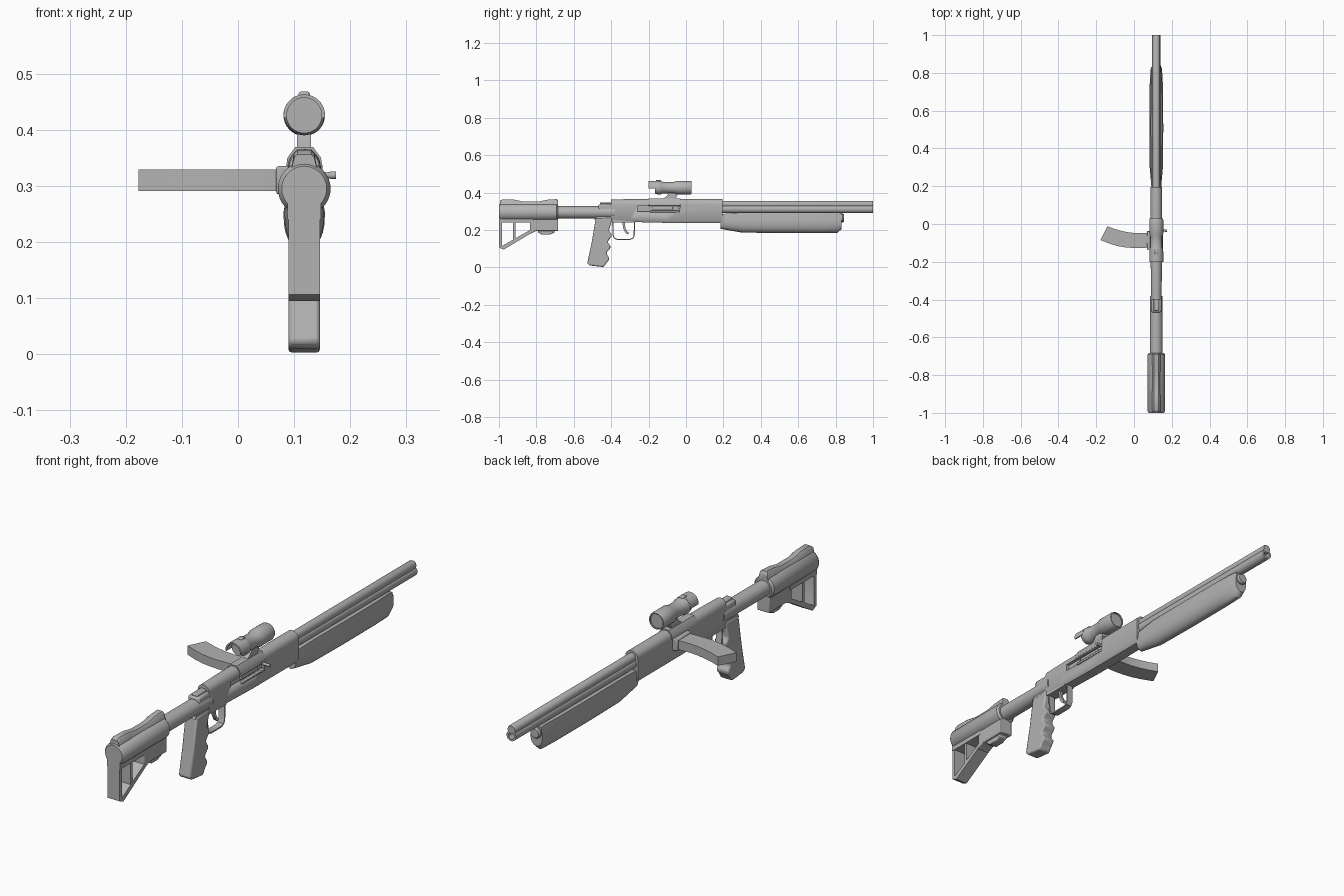
import bpy, bmesh, math
from math import sin, cos, pi
from mathutils import Vector

cube = bpy.data.objects.get("Cube")
if cube:
    bpy.data.objects.remove(cube, do_unlink=True)

grey = bpy.data.materials.new("plain grey")
grey.use_nodes = True
COLOUR = (0.45, 0.45, 0.45, 1)
grey.diffuse_color = COLOUR
grey.node_tree.nodes["Principled BSDF"].inputs["Base Color"].default_value = COLOUR
CX = 0.118  # centre line of the long body


def finish(name, bm, bevel=0.0):
    bmesh.ops.recalc_face_normals(bm, faces=bm.faces)
    mesh = bpy.data.meshes.new(name)
    bm.to_mesh(mesh)
    bm.free()
    ob = bpy.data.objects.new(name, mesh)
    bpy.context.collection.objects.link(ob)
    mesh.materials.append(grey)
    bpy.ops.object.select_all(action='DESELECT')
    ob.select_set(True)
    bpy.context.view_layer.objects.active = ob
    if bevel:
        mod = ob.modifiers.new("edge", 'BEVEL')
        mod.width, mod.segments, mod.limit_method = bevel, 2, 'ANGLE'
    bpy.ops.object.shade_smooth_by_angle(angle=math.radians(35))
    return ob


def loft(name, rings, cap=True, close=False, bevel=0.0):
    """Skin a list of equally long point rings."""
    bm = bmesh.new()
    rows = [[bm.verts.new(p) for p in ring] for ring in rings]
    n = len(rows[0])
    pairs = list(zip(rows, rows[1:])) + ([(rows[-1], rows[0])] if close else [])
    for a, b in pairs:
        for i in range(n):
            j = (i + 1) % n
            bm.faces.new((a[i], a[j], b[j], b[i]))
    if cap and not close:
        bm.faces.new(rows[0])
        bm.faces.new(rows[-1])
    return finish(name, bm, bevel)


def side_prism(name, yz, half, bevel=0.0, x=CX):
    """Side outline extruded across the width."""
    return loft(name, [[(x + s * half, y, z) for y, z in yz] for s in (-1, 1)], bevel=bevel)


def box(name, x, y, z, bevel=0.0):
    return loft(name, [[(a, y[0], z[0]), (a, y[1], z[0]), (a, y[1], z[1]), (a, y[0], z[1])]
                       for a in x], bevel=bevel)


def turned(name, profile, z, n=32, close=False):
    """Round part along the length, from (y, radius) pairs."""
    return loft(name, [[(CX + r * cos(2 * pi * i / n), y, z + r * sin(2 * pi * i / n))
                        for i in range(n)] for y, r in profile], close=close)


def strap(name, path, thick, half):
    """Flat strip bent along a side path."""
    pts = [Vector(p) for p in path]
    rings = []
    for i, p in enumerate(pts):
        d = (pts[min(i + 1, len(pts) - 1)] - pts[max(i - 1, 0)]).normalized()
        o = Vector((-d.y, d.x)) * thick / 2
        rings.append([(CX + s * half, *(p + t * o)) for s, t in ((-1, -1), (1, -1), (1, 1), (-1, 1))])
    return loft(name, rings)


# Receiver with rounded top and an opening on the left side
def receiver_ring(y, w, low, high, r):
    arc = [(CX + w * cos(a), y, high - r + r * sin(a)) for a in [pi * i / 12 for i in range(13)]]
    return arc + [(CX - w, y, low + .012), (CX - w + .008, y, low),
                  (CX + w - .008, y, low), (CX + w, y, low + .012)]


receiver = loft("receiver", [receiver_ring(-.4, .027, .25, .363, .03),
                             receiver_ring(-.3, .029, .243, .365, .03),
                             receiver_ring(-.1, .03, .238, .366, .03),
                             receiver_ring(.195, .03, .238, .366, .03)])
cutter = box("port_cutter", (.134, .2), (-.26, -.035), (.3, .328))
mod = receiver.modifiers.new("port", 'BOOLEAN')
mod.object, mod.solver = cutter, 'EXACT'
bpy.context.view_layer.objects.active = receiver
bpy.ops.object.modifier_apply(modifier="port")
bpy.data.objects.remove(cutter, do_unlink=True)

box("port_lower_lip", (.14, .153), (-.19, -.035), (.293, .303), .003)
box("port_upper_lip", (.138, .151), (-.2, -.03), (.328, .338), .003)
box("bolt", (.12, .143), (-.18, -.07), (.304, .324), .004)
handle = [(.13, .006), (.152, .006), (.158, .005), (.168, .007), (.175, .007)]
loft("bolt_handle", [[(x, -.035 + r * cos(pi * i / 6), .319 + r * sin(pi * i / 6))
                      for i in range(12)] for x, r in handle])

# Rear collar and stock tube
turned("stock_tube", [(-.72, .033), (-.38, .033)], .294)
box("rear_collar", (CX - .027, CX + .027), (-.468, -.38), (.29, .338), .008)
box("rear_sight_block", (CX - .014, CX + .014), (-.46, -.39), (.33, .347), .004)

# Barrel with its upper tube, both open at the muzzle
turned("barrel", [(.18, .022), (1, .022), (1, .013), (.93, .013), (.93, .001), (.18, .001)], .312, close=True)
turned("upper_barrel_rib", [(.18, .019), (.994, .019), (1, .017)], .337)

# Forend: rounded trough below the barrel
def forend_ring(y, w, low, high):
    mid = .252
    lower = [(CX - w * cos(a), y, mid - (mid - low) * sin(a) ** .8) for a in [pi * i / 14 for i in range(15)]]
    return lower + [(CX + .8 * w, y, high), (CX - .8 * w, y, high)]


loft("forend", [forend_ring(.185, .025, .206, .285), forend_ring(.3, .035, .186, .294),
                forend_ring(.5, .037, .184, .294), forend_ring(.72, .036, .184, .294),
                forend_ring(.81, .031, .185, .294), forend_ring(.832, .028, .205, .29)])
turned("forend_cap", [(.82, .024), (.838, .024), (.845, .019)], .264, 24)

# Shoulder stock: round shell, cheek ridge, skeleton frame
turned("stock_shell", [(-1, .04), (-.99, .047), (-.692, .047), (-.684, .04)], .295, 40)
ridge = [(-.995, .356), (-.98, .364), (-.92, .362), (-.87, .352), (-.79, .352), (-.74, .362),
         (-.69, .365), (-.684, .355)]
loft("cheek_ridge", [[(CX - .024, y, .325), (CX + .024, y, .325), (CX + .018, y, z - .006),
                      (CX + .012, y, z), (CX - .012, y, z), (CX - .018, y, z - .006)] for y, z in ridge])
side_prism("frame_back_bar", [(-1, .26), (-.985, .26), (-.985, .115), (-.975, .095), (-1, .106)], .028)
side_prism("frame_middle_bar", [(-.925, .26), (-.912, .26), (-.912, .15), (-.925, .14)], .026)
side_prism("frame_diagonal", [(-.995, .108), (-.975, .095), (-.825, .185), (-.825, .205)], .028)
side_prism("frame_top_bar", [(-1, .24), (-.82, .24), (-.82, .27), (-1, .27)], .03)
side_prism("stock_front_block", [(-.835, .26), (-.684, .26), (-.684, .195), (-.8, .195), (-.835, .178)], .028, .003)
side_prism("stock_latch", [(-.795, .2), (-.7, .2), (-.705, .185), (-.73, .175), (-.77, .175), (-.79, .186)], .018, .003)

# Pistol grip with finger grooves
front = [(-.392, .265)] + [(-.402 - .02 * t - .009 * cos(6 * pi * t), .2 - .185 * t)
                           for t in [i / 24 for i in range(25)]]
side_prism("pistol_grip", [(-.483, .262), (-.505, .13), (-.528, .022), (-.515, .01), (-.44, .002)] + front[::-1],
           .028, .006)
side_prism("grip_bridge", [(-.49, .255), (-.38, .24), (-.28, .24), (-.28, .31), (-.4, .31), (-.43, .275), (-.48, .27)], .024)

# Trigger and its guard
strap("trigger_guard", [(-.275, .245), (-.277, .17), (-.284, .156), (-.3, .15), (-.37, .15),
                        (-.384, .158), (-.39, .175), (-.392, .25)], .006, .014)
strap("trigger", [(-.335, .25), (-.33, .21), (-.32, .19), (-.308, .18)], .012, .006)

# Scope with half-round hood, on a slanted mount
SZ = .426
turned("scope_body", [(-.165, .032), (-.15, .036), (-.135, .036), (-.125, .031), (-.065, .031), (-.05, .037),
                      (.022, .037), (.03, .034), (.03, .03), (.024, .03)], SZ, 36)
hood = []
for i in range(17):
    a = -.15 + (pi + .3) * i / 16
    hood.append([(CX + r * cos(a), y, SZ + r * sin(a)) for r, y in
                 ((.031, -.2), (.037, -.2), (.037, -.145), (.031, -.145))])
loft("scope_hood", hood)
box("scope_knob", (CX - .01, CX + .01), (-.16, -.135), (.45, .468), .004)
side_prism("scope_mount", [(-.14, .355), (-.06, .355), (-.04, .4), (-.09, .4), (-.105, .38)], .0125)
loft("mount_base", [[(CX - w, y, z) for w, z in ((-.032, .335), (-.03, .35), (-.016, .369), (.016, .369),
                                                (.03, .35), (.032, .335))] for y in (-.2, -.03)])

# Side magazine, curved, with its socket
mag_lower = [(-.177, -.085), (-.13, -.104), (-.087, -.117), (-.045, -.124), (0, -.127), (.1, -.125)]
mag_upper = [(-.141, -.012), (-.103, -.026), (-.065, -.037), (-.025, -.045), (.015, -.048), (.1, -.047)]
loft("side_magazine", [[(*a, .291), (*b, .291), (*b, .329), (*a, .329)] for a, b in zip(mag_lower, mag_upper)])
box("magazine_socket", (.068, .1), (-.135, -.037), (.285, .335), .004)
